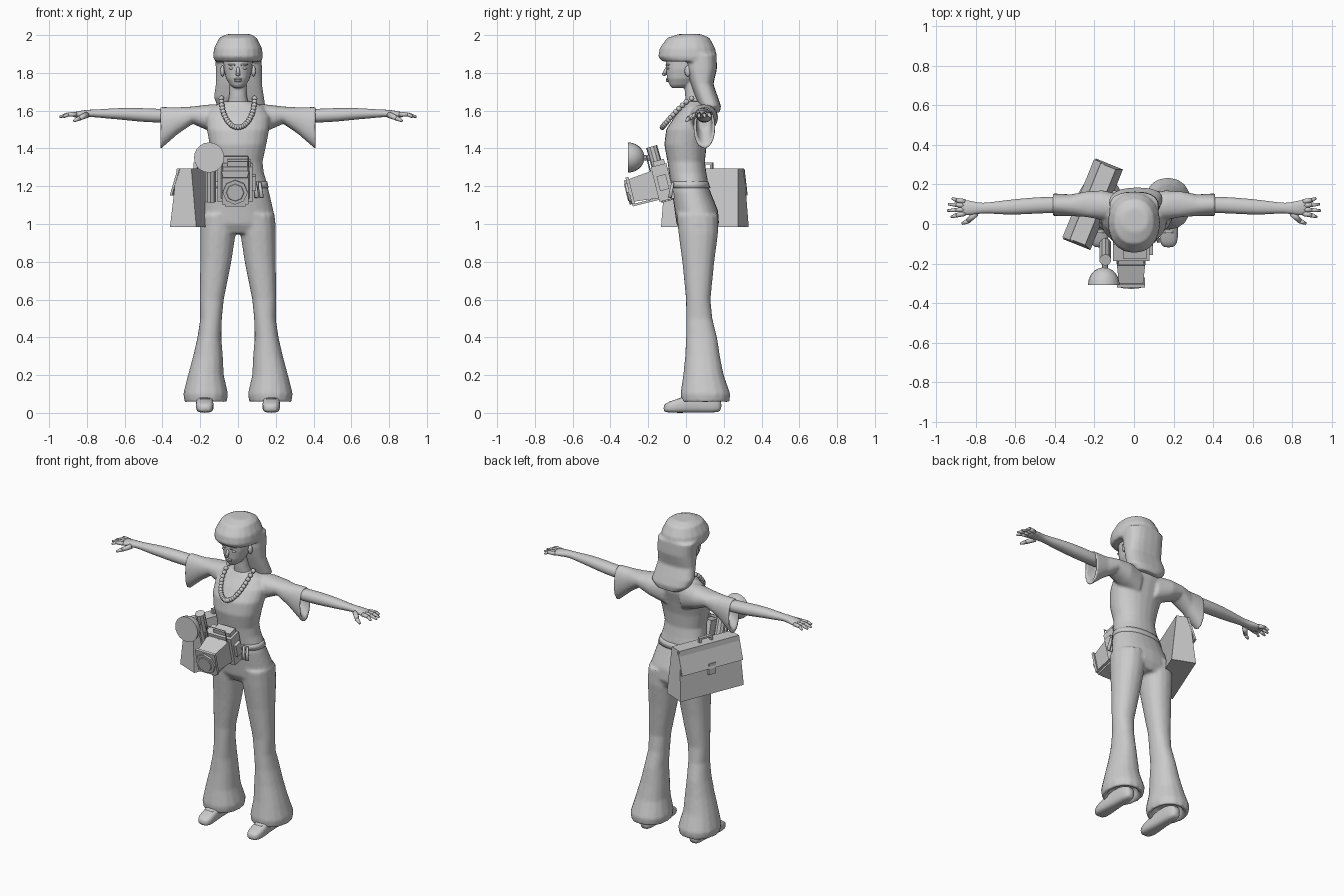
import bpy, bmesh, math
from mathutils import Matrix, Vector

if "Cube" in bpy.data.objects:
    bpy.data.objects.remove(bpy.data.objects["Cube"])

grey = bpy.data.materials.new("plain grey")
grey.use_nodes = True
grey.diffuse_color = (0.6, 0.6, 0.6, 1)
grey.node_tree.nodes["Principled BSDF"].inputs["Base Color"].default_value = (0.6, 0.6, 0.6, 1)


def finish(name, bm, smooth=True, subsurf=0, voxel=0, mirror=False):
    """Turn a bmesh into an object; voxel fuses overlapping shells."""
    if mirror:
        copy = bmesh.ops.duplicate(bm, geom=bm.verts[:] + bm.edges[:] + bm.faces[:])["geom"]
        for v in copy:
            if isinstance(v, bmesh.types.BMVert):
                v.co.x *= -1
    bmesh.ops.recalc_face_normals(bm, faces=bm.faces[:])
    for f in bm.faces:
        f.smooth = smooth
    mesh = bpy.data.meshes.new(name)
    bm.to_mesh(mesh)
    bm.free()
    mesh.materials.append(grey)
    ob = bpy.data.objects.new(name, mesh)
    bpy.context.collection.objects.link(ob)
    if subsurf:
        ob.modifiers.new("round", "SUBSURF").levels = subsurf
        ob.modifiers["round"].render_levels = subsurf
    if voxel:
        m = ob.modifiers.new("fuse", "REMESH")
        m.mode, m.voxel_size, m.use_smooth_shade = "VOXEL", voxel, True
        s = ob.modifiers.new("soften", "SMOOTH")
        s.factor, s.iterations = 0.5, 4
    return ob


def loft(bm, axis, rings, n=16, p=2.2):
    """Closed skin over rings (position, u min, u max, v min, v max) along an axis."""
    loops = []
    for t, u0, u1, v0, v1 in rings:
        loop = []
        for i in range(n):
            a = 2 * math.pi * i / n
            c, s = math.cos(a), math.sin(a)
            u = (u0 + u1) / 2 + (u1 - u0) / 2 * math.copysign(abs(c) ** (2 / p), c)
            v = (v0 + v1) / 2 + (v1 - v0) / 2 * math.copysign(abs(s) ** (2 / p), s)
            co = [u, v]
            co.insert(axis, t)
            loop.append(bm.verts.new(co))
        loops.append(loop)
    for a, b in zip(loops, loops[1:]):
        for i in range(n):
            j = (i + 1) % n
            bm.faces.new((a[i], a[j], b[j], b[i]))
    bm.faces.new(loops[0])
    bm.faces.new(loops[-1])


def rod(bm, a, b, r1, r2, n=8):
    a, b = Vector(a), Vector(b)
    turn = (b - a).to_track_quat("Z", "Y").to_matrix().to_4x4()
    bmesh.ops.create_cone(bm, cap_ends=True, segments=n, radius1=r1, radius2=r2,
                          depth=(b - a).length, matrix=Matrix.Translation((a + b) / 2) @ turn)


def ball(bm, c, size, n=10):
    bmesh.ops.create_uvsphere(bm, u_segments=n, v_segments=max(6, n // 2 + 1), radius=1,
                              matrix=Matrix.Translation(c) @ Matrix.Diagonal((*size, 1)))


def box(bm, c, size):
    return bmesh.ops.create_cube(bm, size=1, matrix=Matrix.Translation(c) @ Matrix.Diagonal((*size, 1)))["verts"]


def sym(t, w, y0, y1):
    return (t, -w, w, y0, y1)


# Flared trousers: pelvis and two hollow-ended legs
bm = bmesh.new()
loft(bm, 2, [(1.05, .005, .195, -.05, .17), (.95, .012, .2, -.04, .17), (.8, .035, .2, -.02, .15),
             (.6, .075, .203, 0, .13), (.5, .085, .2, 0, .14), (.4, .088, .215, 0, .165),
             (.3, .08, .238, -.005, .18), (.2, .075, .265, -.015, .2), (.1, .052, .29, -.03, .235),
             (.055, .06, .283, -.024, .23), (.065, .085, .255, 0, .2), (.12, .1, .24, .02, .18)])
copy = bmesh.ops.duplicate(bm, geom=bm.verts[:] + bm.edges[:] + bm.faces[:])["geom"]
for v in [g for g in copy if isinstance(g, bmesh.types.BMVert)]:
    v.co.x *= -1
loft(bm, 2, [sym(1.25, .14, -.07, .1), sym(1.17, .165, -.075, .13), sym(1.07, .188, -.06, .17),
             sym(1.0, .2, -.05, .175), sym(.95, .19, -.02, .15)], 24)
finish("flared_trousers", bm, voxel=.01)

# Shirt with wide open sleeves
bm = bmesh.new()
loft(bm, 0, [(.06, .02, .15, 1.46, 1.635), (.16, .02, .17, 1.495, 1.632), (.24, .035, .165, 1.53, 1.622),
             (.32, .04, .15, 1.475, 1.618), (.415, .04, .155, 1.392, 1.62),
             (.41, .055, .14, 1.42, 1.605), (.33, .06, .13, 1.5, 1.6)], 20)
copy = bmesh.ops.duplicate(bm, geom=bm.verts[:] + bm.edges[:] + bm.faces[:])["geom"]
for v in [g for g in copy if isinstance(g, bmesh.types.BMVert)]:
    v.co.x *= -1
loft(bm, 2, [sym(1.215, .155, -.08, .118), sym(1.27, .137, -.09, .108), sym(1.33, .13, -.098, .1),
             sym(1.42, .15, -.115, .11), sym(1.5, .165, -.105, .13), sym(1.57, .17, -.06, .15),
             sym(1.62, .14, -.02, .15), sym(1.65, .07, 0, .12)], 24)
finish("shirt", bm, voxel=.008)

# Belt with hanging tie ends
bm = bmesh.new()
loft(bm, 2, [sym(1.19, .163, -.082, .13), sym(1.225, .155, -.08, .118)], 24)
for x in (.1, .125):
    rod(bm, (x - .01, -.07, 1.22), (x, -.085, 1.14), .008, .012, 6)
finish("belt", bm)

# Arms and hands
bm = bmesh.new()
loft(bm, 0, [(.3, .055, .14, 1.535, 1.61), (.42, .055, .14, 1.535, 1.61), (.52, .05, .135, 1.54, 1.616),
             (.62, .045, .125, 1.552, 1.616), (.7, .05, .115, 1.558, 1.61), (.77, .055, .105, 1.567, 1.606),
             (.81, .045, .115, 1.562, 1.605), (.86, .042, .125, 1.562, 1.595), (.875, .05, .12, 1.567, 1.59)], 12)
finish("arms", bm, subsurf=1, mirror=True)
bm = bmesh.new()
for y, tip, x in ((.053, .035, .925), (.073, .068, .945), (.094, .1, .94), (.113, .13, .92)):
    mid = (.9, (y + tip) / 2, 1.58)
    rod(bm, (.855, y, 1.58), mid, .013, .011)
    rod(bm, mid, (x, tip, 1.567), .011, .006)
rod(bm, (.8, .055, 1.578), (.84, .015, 1.56), .017, .013)
rod(bm, (.84, .015, 1.56), (.87, .002, 1.545), .013, .007)
finish("fingers", bm, mirror=True)

# Shoes with laces
bm = bmesh.new()
loft(bm, 1, [(-.12, .15, .2, .008, .04), (-.095, .128, .222, 0, .06), (-.03, .128, .226, 0, .078),
             (.05, .135, .215, 0, .115), (.15, .135, .215, 0, .1), (.19, .15, .2, .008, .07)], 16, 3)
finish("shoes", bm, subsurf=1, mirror=True)
bm = bmesh.new()
for i in range(3):
    y, z = -.04 + .025 * i, .072 + .012 * i
    rod(bm, (.15, y, z), (.2, y, z), .006, .006, 6)
finish("laces", bm, mirror=True)

# Head and neck
bm = bmesh.new()
loft(bm, 2, [sym(1.72, .022, -.075, -.01), sym(1.735, .042, -.088, .03), sym(1.77, .063, -.1, .06),
             sym(1.82, .076, -.106, .1), sym(1.88, .08, -.108, .12), sym(1.95, .07, -.08, .1)], 20)
loft(bm, 2, [sym(1.58, .08, 0, .12), sym(1.64, .055, 0, .1), sym(1.68, .047, -.005, .085),
             sym(1.76, .045, -.01, .08)], 16)
finish("head_and_neck", bm, voxel=.006)
bm = bmesh.new()
rod(bm, (0, -.095, 1.84), (0, -.117, 1.79), .006, .012)
ball(bm, (0, -.116, 1.793), (.012, .012, .009))
for z in (1.758, 1.767):
    ball(bm, (0, -.098, z), (.024, .009, .006))
for s in (-1, 1):
    ball(bm, (s * .033, -.094, 1.825), (.016, .008, .007))
    rod(bm, (s * .016, -.105, 1.842), (s * .052, -.088, 1.844), .005, .003, 6)
    ball(bm, (s * .082, .01, 1.81), (.012, .018, .03))
finish("face_features", bm)

# Long hair: crown with fringe and a flowing back
bm = bmesh.new()
loft(bm, 2, [(2.005, -.06, .07, -.04, .08), (1.985, -.1, .1, -.1, .125), (1.93, -.127, .127, -.14, .155),
             (1.885, -.132, .132, -.147, .162), (1.86, -.12, .125, -.125, .155)], 20)
loft(bm, 2, [(1.9, -.125, .125, 0, .162), (1.82, -.117, .127, 0, .164), (1.74, -.118, .127, .025, .145),
             (1.67, -.128, .138, .05, .17), (1.625, -.11, .145, .07, .185), (1.59, -.06, .1, .1, .18)], 20, 2.6)
finish("hair", bm, voxel=.008)

# Bead necklace draped from the neck to the chest
bm = bmesh.new()
for i in range(27):
    a = math.pi * (i / 26 - .5)
    drop = math.cos(a)
    ball(bm, (.088 * math.sin(a), .03 - .155 * drop ** .8, 1.665 - .153 * drop), (.0145,) * 3, 8)
finish("bead_necklace", bm)

# Briefcase: tapered box, flap, lock and handle, turned beside the hip
place = Matrix.Translation((-.208, .1, 0)) @ Matrix.Rotation(math.radians(68), 4, "Z")
bm = bmesh.new()
for v in box(bm, (0, 0, 1.14), (.44, .15, .31)):
    if v.co.z > 1.2:
        v.co.y *= .55
        v.co.x *= .94
for v in box(bm, (0, .052, 1.22), (.425, .012, .14)):
    v.co.y -= .022 * (v.co.z - 1.22) / .07
box(bm, (0, .066, 1.145), (.05, .02, .07))
for x in (-.04, .04):
    box(bm, (x, 0, 1.305), (.012, .02, .03))
box(bm, (0, 0, 1.32), (.092, .02, .012))
bm.transform(place)
finish("briefcase", bm, smooth=False)

# Folding camera hanging at the waist, tipped forward
tilt = Matrix.Translation((-.015, -.2, 1.2)) @ Matrix.Rotation(math.radians(14), 4, "X")
bm = bmesh.new()
box(bm, (0, .08, 0), (.185, .085, .19))
box(bm, (.02, .085, .105), (.12, .06, .03))
box(bm, (.1, .08, 0), (.02, .05, .08))
for v in box(bm, (0, -.03, 0), (.15, .14, .15)):
    if v.co.y < -.05:
        v.co.x *= .8
        v.co.z *= .8
box(bm, (0, -.02, -.078), (.11, .17, .012))
box(bm, (0, -.098, 0), (.14, .016, .145))
rod(bm, (0, -.1, -.005), (0, -.118, -.005), .066, .066)
rod(bm, (0, -.115, -.005), (0, -.122, -.005), .05, .045)
for x in (-.068, .068):
    rod(bm, (x, .03, .07), (x, .03, .155), .004, .004, 4)
for z in (.07, .155):
    rod(bm, (-.068, .03, z), (.068, .03, z), .004, .004, 4)
bm.transform(tilt)
finish("folding_camera", bm, smooth=False)

# Flash handle and bowl reflector, flat side to the front
bm = bmesh.new()
rod(bm, (-.145, -.1, 1.12), (-.145, -.182, 1.41), .03, .03, 10)
rod(bm, (-.148, -.24, 1.35), (-.145, -.17, 1.35), .015, .015)
finish("flash_handle", bm, smooth=False)
bm = bmesh.new()
loft(bm, 1, [(-.308 + .088 * math.sin(a), -.153 - r, -.153 + r, 1.352 - r, 1.352 + r)
             for a, r in ((k * .25, .08 * math.cos(k * .25)) for k in range(7))], 20, 2)
ob = finish("flash_reflector", bm)
bpy.ops.object.select_all(action="DESELECT")
ob.select_set(True)
bpy.context.view_layer.objects.active = ob
bpy.ops.object.shade_smooth_by_angle(angle=math.radians(40))
